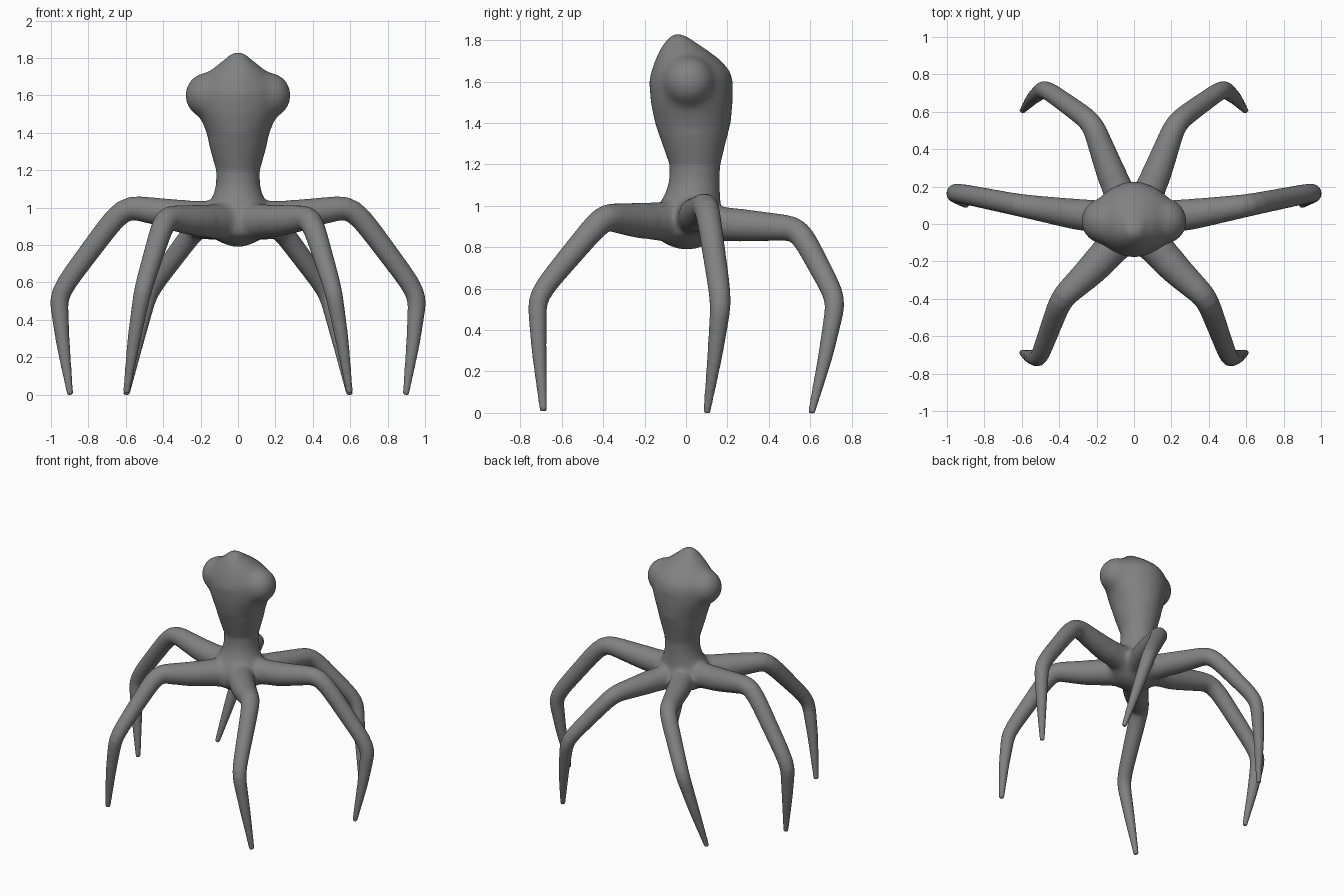
import bpy, bmesh, math
from mathutils import Vector, Matrix

if "Cube" in bpy.data.objects:
    bpy.data.objects.remove(bpy.data.objects["Cube"])


def skin_rings(bm, rings):
    """Join a list of point rings into a closed tube."""
    loops = [[bm.verts.new(p) for p in ring] for ring in rings]
    n = len(loops[0])
    for a, b in zip(loops, loops[1:]):
        for i in range(n):
            j = (i + 1) % n
            bm.faces.new((a[i], a[j], b[j], b[i]))
    bm.faces.new(loops[0][::-1])
    bm.faces.new(loops[-1])


def leg(bm, pts, mirror, steps=8, sides=20):
    """Tapered leg through (x, y, z, radius) points with softly rounded knees."""
    pts = [Vector((p[0] * mirror, p[1], p[2], p[3])) for p in pts]
    path = [a.lerp(b, k / steps) for a, b in zip(pts, pts[1:]) for k in range(steps)]
    path.append(pts[-1])
    for _ in range(3):
        path = [path[0]] + [(path[i - 1] + 2 * path[i] + path[i + 1]) / 4
                            for i in range(1, len(path) - 1)] + [path[-1]]
    rings, normal = [], Vector((0, 0, 1))
    for i, p in enumerate(path):
        t = (path[min(i + 1, len(path) - 1)] - path[max(i - 1, 0)]).to_3d().normalized()
        normal = (normal - t * normal.dot(t)).normalized()
        side = t.cross(normal)
        rings.append([p.to_3d() + p.w * (normal * math.cos(a) + side * math.sin(a))
                      for a in (2 * math.pi * k / sides for k in range(sides))])
    skin_rings(bm, rings)


bm = bmesh.new()

# Body and head: z, half width, front y, back y
profile = [
    (0.79, 0.03, -0.04, 0.05), (0.815, 0.10, -0.10, 0.10), (0.86, 0.17, -0.16, 0.15),
    (0.93, 0.18, -0.16, 0.17), (1.00, 0.165, -0.135, 0.168), (1.06, 0.135, -0.10, 0.165),
    (1.12, 0.118, -0.082, 0.163), (1.20, 0.117, -0.08, 0.166), (1.30, 0.145, -0.115, 0.19),
    (1.40, 0.17, -0.15, 0.216), (1.50, 0.21, -0.17, 0.225), (1.60, 0.225, -0.178, 0.226),
    (1.65, 0.214, -0.167, 0.212), (1.70, 0.18, -0.15, 0.17), (1.75, 0.13, -0.127, 0.105),
    (1.79, 0.08, -0.102, 0.045), (1.82, 0.04, -0.073, 0.0), (1.83, 0.012, -0.05, -0.03)]
body = []
for z, w, f, b in profile:
    body.append([(w * math.cos(a), (f + b) / 2 + (b - f) / 2 * math.sin(a), z)
                 for a in (2 * math.pi * k / 40 for k in range(40))])
skin_rings(bm, body)

# Legs and eye bulges, mirrored
front = [(0.03, -0.03, 0.92, 0.105), (0.22, -0.24, 0.93, 0.084), (0.39, -0.40, 0.948, 0.062),
         (0.508, -0.72, 0.565, 0.048), (0.555, -0.71, 0.30, 0.036), (0.597, -0.688, 0.008, 0.018)]
middle = [(0.05, 0.03, 0.94, 0.095), (0.30, 0.05, 0.957, 0.083), (0.612, 0.10, 1.008, 0.06),
          (0.962, 0.17, 0.54, 0.052), (0.937, 0.14, 0.28, 0.037), (0.897, 0.10, -0.002, 0.017)]
back = [(0.03, 0.05, 0.92, 0.095), (0.13, 0.29, 0.905, 0.077), (0.225, 0.545, 0.89, 0.058),
        (0.477, 0.727, 0.55, 0.049), (0.54, 0.675, 0.28, 0.036), (0.597, 0.605, -0.002, 0.017)]
for m in (1, -1):
    for pts in (front, middle, back):
        leg(bm, pts, m)
    bmesh.ops.create_uvsphere(bm, u_segments=32, v_segments=20, radius=0.118,
                              matrix=Matrix.Translation((0.168 * m, 0.015, 1.60))
                              @ Matrix.Diagonal((1, 1.05, 1.05, 1)))
bmesh.ops.recalc_face_normals(bm, faces=bm.faces)
mesh = bpy.data.meshes.new("creature_body")
bm.to_mesh(mesh)
bm.free()
obj = bpy.data.objects.new("creature_body", mesh)
bpy.context.collection.objects.link(obj)

# Fuse everything into one skin
mod = obj.modifiers.new("fuse", 'REMESH')
mod.mode = 'VOXEL'
mod.voxel_size = 0.009
dg = bpy.context.evaluated_depsgraph_get()
fused = bpy.data.meshes.new_from_object(obj.evaluated_get(dg))
obj.modifiers.clear()
obj.data = fused

# Blend the hips and eye bulges strongly, the rest lightly
bm = bmesh.new()
bm.from_mesh(fused)


def relax(verts, times):
    for _ in range(times):
        bmesh.ops.smooth_vert(bm, verts=verts, factor=0.5,
                              use_axis_x=True, use_axis_y=True, use_axis_z=True)


relax([v for v in bm.verts if v.co.z < 1.2 and v.co.xy.length < 0.28], 26)
relax([v for v in bm.verts if v.co.z > 1.35 and abs(v.co.x) > 0.05], 50)
relax([v for v in bm.verts if v.co.z > 1.35], 8)
relax(bm.verts[:], 3)
for f in bm.faces:
    f.smooth = True
bm.to_mesh(fused)
bm.free()

# Dark grey skin
skin = bpy.data.materials.new("dark_grey_skin")
skin.diffuse_color = (0.22, 0.22, 0.22, 1)
skin.use_nodes = True
skin.node_tree.nodes["Principled BSDF"].inputs["Base Color"].default_value = skin.diffuse_color
fused.materials.clear()
fused.materials.append(skin)
